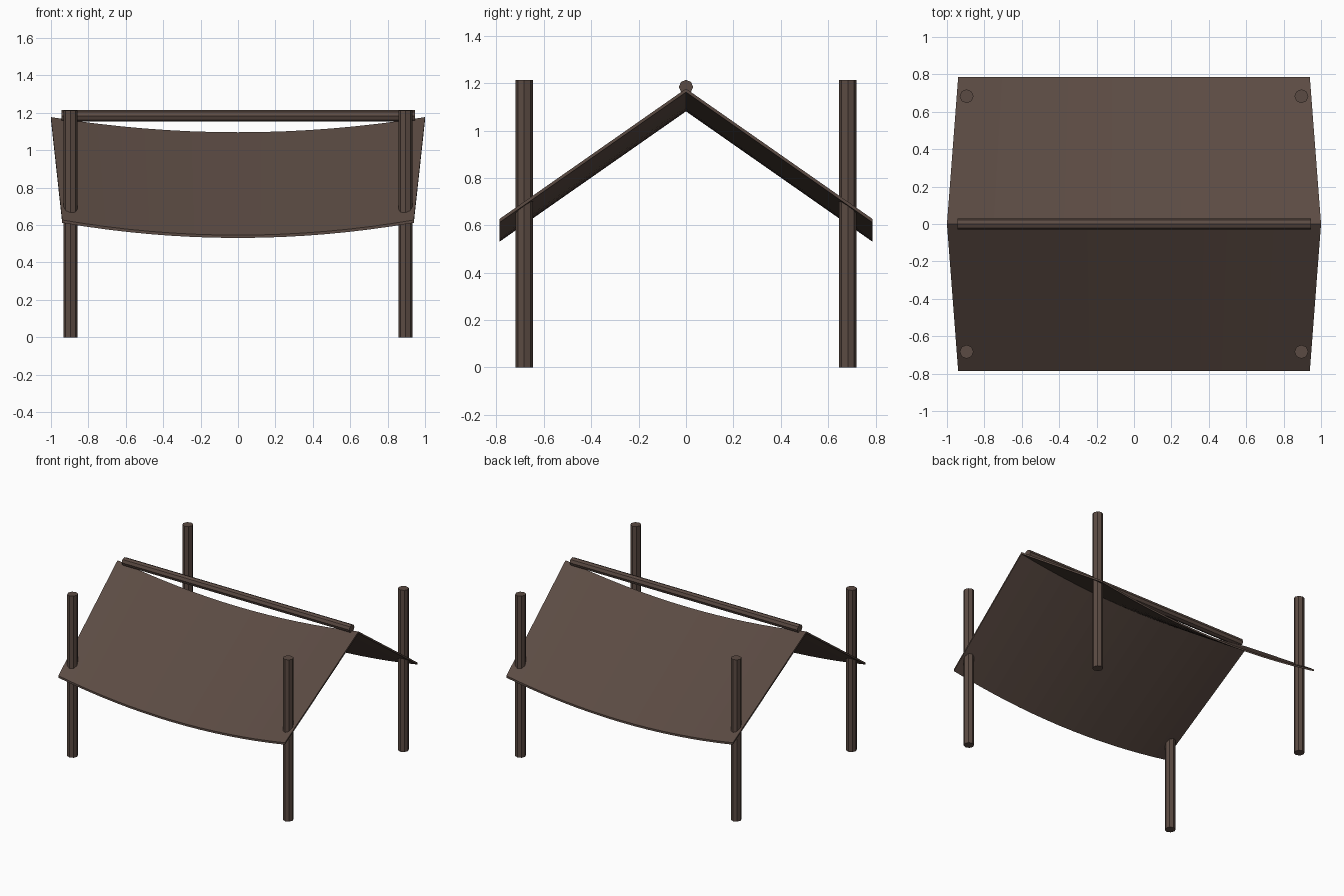
import bpy, bmesh, math
from mathutils import Matrix

if "Cube" in bpy.data.objects:
    bpy.data.objects.remove(bpy.data.objects["Cube"])

wood = bpy.data.materials.new("dark_brown")
wood.diffuse_color = (0.105, 0.070, 0.056, 1)
wood.use_nodes = True
wood.node_tree.nodes["Principled BSDF"].inputs["Base Color"].default_value = wood.diffuse_color


def finish(bm, name):
    bmesh.ops.recalc_face_normals(bm, faces=bm.faces)
    me = bpy.data.meshes.new(name)
    bm.to_mesh(me)
    bm.free()
    me.materials.append(wood)
    ob = bpy.data.objects.new(name, me)
    bpy.context.collection.objects.link(ob)
    return ob


def pole(name, radius, length, matrix):
    bm = bmesh.new()
    bmesh.ops.create_cone(bm, cap_ends=True, segments=8, radius1=radius,
                          radius2=radius, depth=length, matrix=matrix)
    return finish(bm, name)


# Four corner posts
for sx, side in ((-1, "left"), (1, "right")):
    for sy, end in ((-1, "front"), (1, "back")):
        pole(f"{end}_{side}_post", 0.037, 1.213,
             Matrix.Translation((sx * 0.895, sy * 0.683, 0.6065)))

# Ridge pole
pole("ridge_pole", 0.03, 1.89,
     Matrix.Translation((0, 0, 1.184)) @ Matrix.Rotation(math.pi / 2, 4, 'Y'))

# Sagging canopy: cross-section (y, z, half width) swept along x
N, SAG, THICK = 16, 0.081, 0.015
section = [(-0.787, 0.627, 0.94), (0, 1.177, 1.0), (0.787, 0.627, 0.94)]
section += [(y, z - THICK, w) for y, z, w in reversed(section)]
bm = bmesh.new()
rings = []
for i in range(N + 1):
    t = -1 + 2 * i / N
    rings.append([bm.verts.new((t * w, y, z - SAG * (1 - t * t)))
                  for y, z, w in section])
for a, b in zip(rings, rings[1:]):
    for j in range(6):
        k = (j + 1) % 6
        bm.faces.new((a[j], a[k], b[k], b[j]))
for r in (rings[0], rings[-1]):
    bm.faces.new((r[0], r[1], r[4], r[5]))
    bm.faces.new((r[1], r[2], r[3], r[4]))
finish(bm, "canopy")
